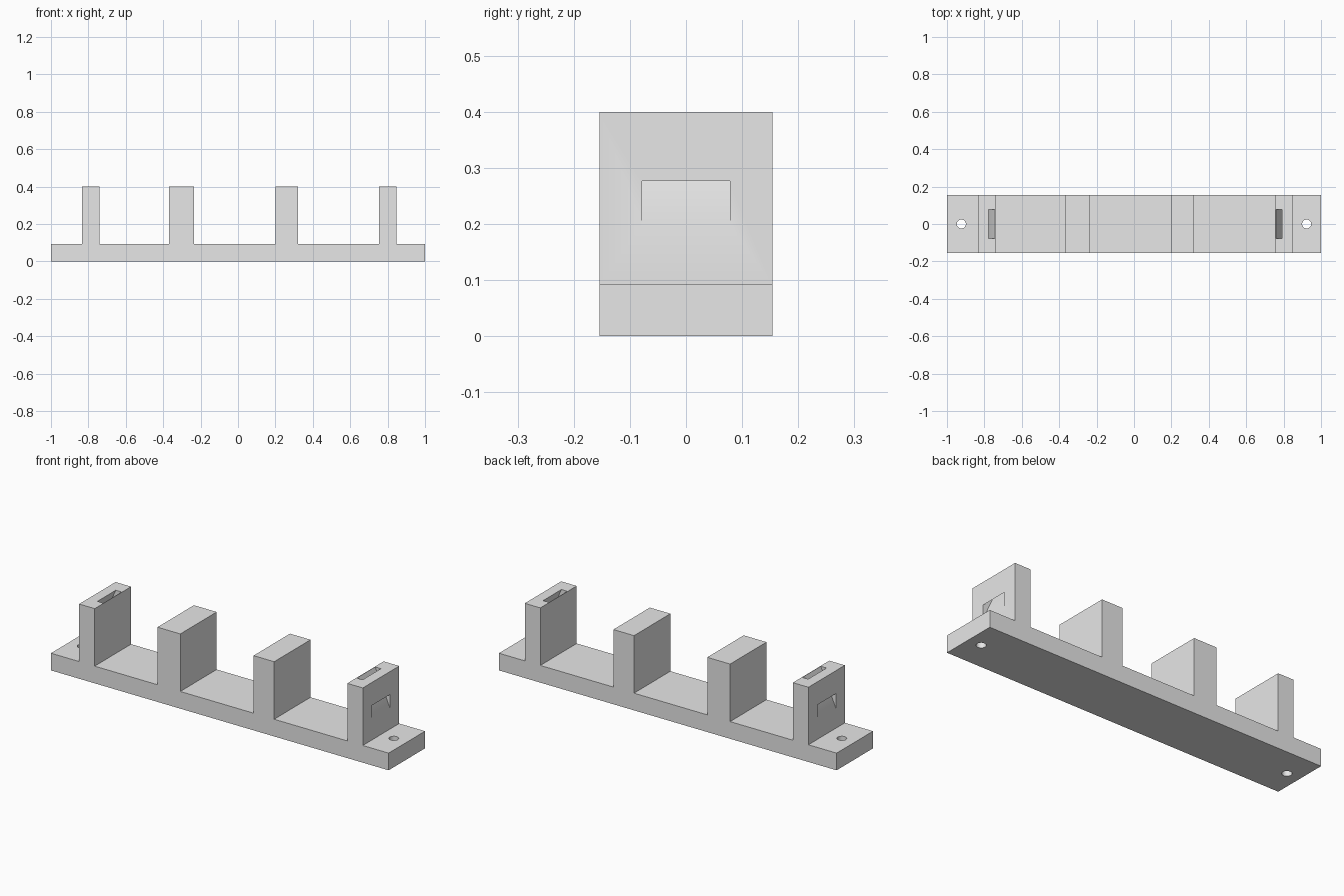
import bpy, bmesh, math
from mathutils import Vector

cube = bpy.data.objects.get("Cube")
if cube:
    bpy.data.objects.remove(cube, do_unlink=True)

HALF_DEPTH = 0.154
BASE_TOP, POST_TOP = 0.092, 0.40
POSTS = [(-0.833, -0.741), (-0.369, -0.234), (0.20, 0.322), (0.755, 0.847)]

grey = bpy.data.materials.new("light_grey")
grey.use_nodes = True
grey.diffuse_color = (0.8, 0.8, 0.8, 1)
grey.node_tree.nodes["Principled BSDF"].inputs["Base Color"].default_value = (0.8, 0.8, 0.8, 1)


def finish(name, bm):
    bmesh.ops.recalc_face_normals(bm, faces=bm.faces)
    mesh = bpy.data.meshes.new(name)
    bm.to_mesh(mesh)
    bm.free()
    mesh.materials.append(grey)
    obj = bpy.data.objects.new(name, mesh)
    bpy.context.collection.objects.link(obj)
    return obj


def extrude_profile(name, points, half_depth):
    """Extrude an x-z outline symmetrically along y."""
    bm = bmesh.new()
    face = bm.faces.new([bm.verts.new((x, -half_depth, z)) for x, z in points])
    ext = bmesh.ops.extrude_face_region(bm, geom=[face])
    verts = [v for v in ext["geom"] if isinstance(v, bmesh.types.BMVert)]
    bmesh.ops.translate(bm, verts=verts, vec=Vector((0, 2 * half_depth, 0)))
    return finish(name, bm)


# Base plate with four upright posts, as one comb-shaped outline
outline = [(1, 0), (-1, 0), (-1, BASE_TOP)]
for x0, x1 in POSTS:
    outline += [(x0, BASE_TOP), (x0, POST_TOP), (x1, POST_TOP), (x1, BASE_TOP)]
outline.append((1, BASE_TOP))
rack = extrude_profile("post_rack", outline, HALF_DEPTH)

cutters = []

# Slanted strap slots from the outer faces of the end posts to their tops
SLOPE, LOW, HIGH = 0.445, 0.20, 0.277
for side, outer in ((-1, POSTS[0][0]), (1, POSTS[-1][1])):
    def at(z, start):
        return (outer - side * SLOPE * (z - start), z)
    slot = [at(LOW - 0.09, LOW), at(POST_TOP + 0.1, LOW),
            at(POST_TOP + 0.1, HIGH), at(HIGH - 0.09, HIGH)]
    cutters.append(extrude_profile("slot_cutter", slot, 0.078))

# Screw holes at both ends of the base
for x in (-0.923, 0.923):
    bm = bmesh.new()
    bmesh.ops.create_cone(bm, cap_ends=True, segments=32, radius1=0.024, radius2=0.024, depth=0.3)
    bmesh.ops.translate(bm, verts=bm.verts, vec=Vector((x, 0, 0.05)))
    cutters.append(finish("hole_cutter", bm))

for cutter in cutters:
    cutter.hide_render = True
    mod = rack.modifiers.new("cut", "BOOLEAN")
    mod.operation = "DIFFERENCE"
    mod.solver = "EXACT"
    mod.object = cutter

# Bake the cuts and remove the cutters
graph = bpy.context.evaluated_depsgraph_get()
graph.update()
baked = bpy.data.meshes.new_from_object(rack.evaluated_get(graph))
rack.modifiers.clear()
rack.data = baked
baked.name = "post_rack"
for cutter in cutters:
    bpy.data.objects.remove(cutter, do_unlink=True)

for obj in bpy.context.selected_objects:
    obj.select_set(False)
rack.select_set(True)
bpy.context.view_layer.objects.active = rack
bpy.ops.object.shade_smooth_by_angle(angle=math.radians(30))
